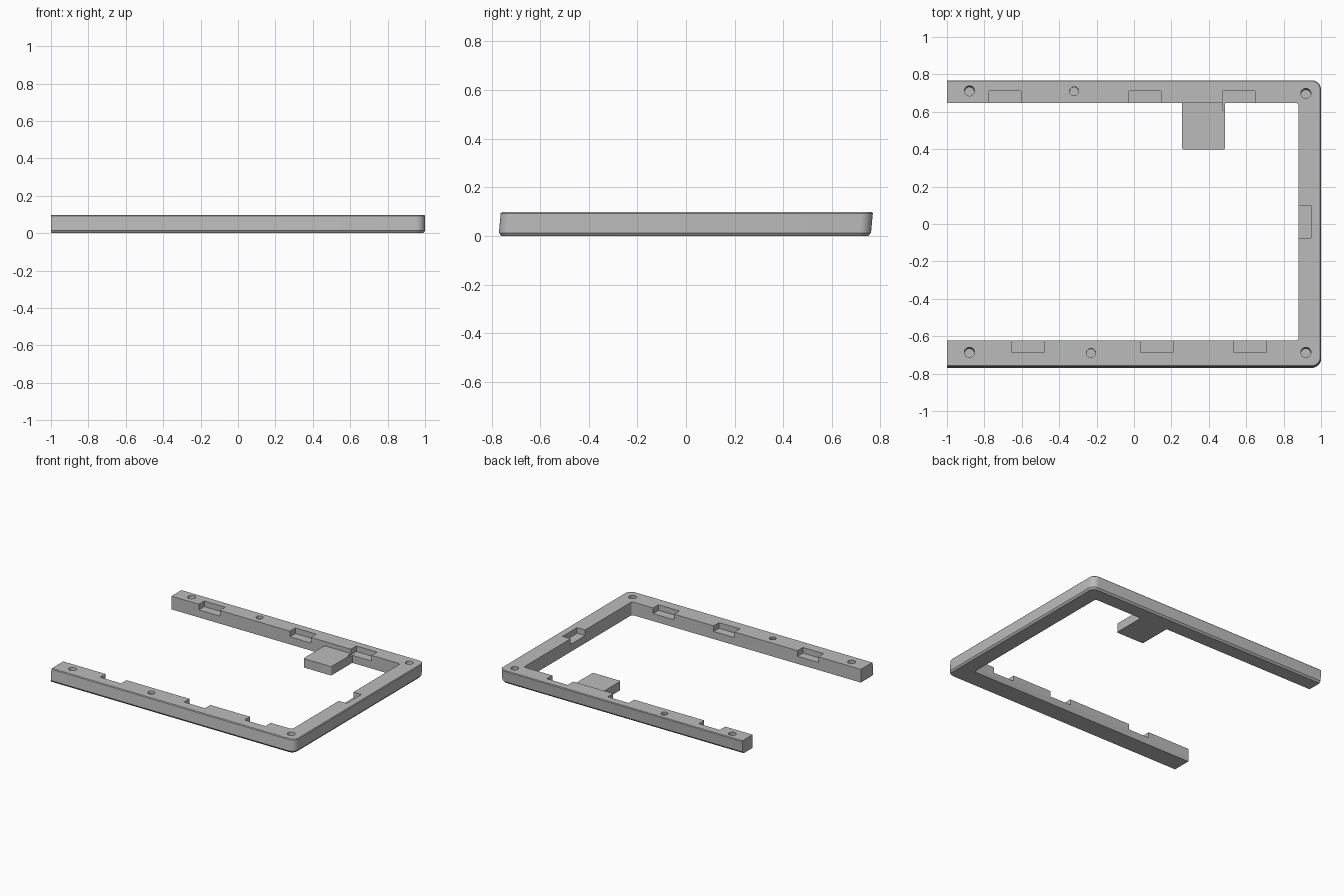
import bpy, bmesh, math
from mathutils import Matrix

if "Cube" in bpy.data.objects:
    bpy.data.objects.remove(bpy.data.objects["Cube"])

H = 0.098        # frame height
SHEAR = 0.09     # lean of the outer wall and the screw holes, y per z

grey = bpy.data.materials.new("mid grey")
grey.diffuse_color = (0.5, 0.5, 0.5, 1)
grey.use_nodes = True
grey.node_tree.nodes["Principled BSDF"].inputs["Base Color"].default_value = grey.diffuse_color


def make_object(name, bm):
    bmesh.ops.recalc_face_normals(bm, faces=bm.faces[:])
    mesh = bpy.data.meshes.new(name)
    bm.to_mesh(mesh)
    bm.free()
    ob = bpy.data.objects.new(name, mesh)
    bpy.context.collection.objects.link(ob)
    mesh.materials.append(grey)
    return ob


def arc(cx, cy, r, a0, a1, n):
    return [(cx + r * math.cos(math.radians(a0 + (a1 - a0) * i / n)),
             cy + r * math.sin(math.radians(a0 + (a1 - a0) * i / n)))
            for i in range(n + 1)]


def loft(bm, rings):
    """Skin closed rings of 3D points and cap both ends."""
    loops = [[bm.verts.new(p) for p in ring] for ring in rings]
    n = len(loops[0])
    for a, b in zip(loops, loops[1:]):
        for i in range(n):
            j = (i + 1) % n
            bm.faces.new((a[i], a[j], b[j], b[i]))
    bm.faces.new(loops[0][::-1])
    bm.faces.new(loops[-1])


def frame_ring(z, inset):
    """C-shaped outline: leaning outer edge, upright inner edge."""
    r, c = 0.05, 0.015
    dy = SHEAR * (z - H)
    y0, y1 = -0.762, 0.769
    outer = [(-1, y0 + inset)]
    outer += arc(1 - r, y0 + r, r - inset, -90, 0, 8)
    outer += arc(1 - r, y1 - r, r - inset, 0, 90, 8)
    outer += [(-1, y1 - inset)]
    inner = [(-1, 0.647)]
    inner += arc(0.88 - c, 0.647 - c, c, 90, 0, 4)
    inner += arc(0.88 - c, -0.623 + c, c, 0, -90, 4)
    inner += [(-1, -0.623)]
    return [(x, y + dy, z) for x, y in outer] + [(x, y, z) for x, y in inner]


def add_box(bm, x0, x1, y0, y1, z0, z1):
    m = Matrix.Translation(((x0 + x1) / 2, (y0 + y1) / 2, (z0 + z1) / 2))
    m = m @ Matrix.Diagonal((x1 - x0, y1 - y0, z1 - z0, 1))
    bmesh.ops.create_cube(bm, size=1, matrix=m)


def add_hole(bm, x, y, r, floor):
    """Leaning blind hole."""
    loft(bm, [[(px, py + SHEAR * (z - H), z)
               for px, py in arc(x, y, r, 0, 345, 23)] for z in (floor, H + 0.03)])


# Open frame with chamfered outer edges
bm = bmesh.new()
loft(bm, [frame_ring(0, 0.01), frame_ring(0.013, 0),
          frame_ring(H - 0.005, 0), frame_ring(H, 0.005)])
frame = make_object("frame", bm)

# Support tab reaching inward from the back rail
bm = bmesh.new()
outline = arc(0.265, 0.407, 0.008, 180, 270, 4) + arc(0.478, 0.407, 0.008, 270, 360, 4)
outline += [(0.486, 0.647), (0.257, 0.647)]
loft(bm, [[(x, y, z) for x, y in outline] for z in (0, 0.066)])
tab = make_object("support_tab", bm)

# Cutter: inner notches and screw holes
bm = bmesh.new()
FLOOR = 0.056
for x in (-0.775, -0.027, 0.474):
    add_box(bm, x, x + 0.172, 0.61, 0.711, FLOOR, H + 0.05)
for x in (-0.652, 0.037, 0.534):
    add_box(bm, x, x + 0.172, -0.686, -0.58, FLOOR, H + 0.05)
add_box(bm, 0.84, 0.946, -0.074, 0.098, FLOOR, H + 0.05)
for x, y in ((-0.88, 0.712), (0.919, 0.698), (-0.88, -0.686), (0.919, -0.686)):
    add_hole(bm, x, y, 0.027, 0.02)
for x, y in ((-0.32, 0.71), (-0.23, -0.689)):
    add_hole(bm, x, y, 0.024, 0.08)
cutter = make_object("notch_and_hole_cutter", bm)
cutter.hide_render = True

# Apply the cuts, then smooth the rounded parts
for ob in (frame, tab):
    mod = ob.modifiers.new("cuts", 'BOOLEAN')
    mod.operation = 'DIFFERENCE'
    mod.solver = 'EXACT'
    mod.object = cutter
    bpy.ops.object.select_all(action='DESELECT')
    ob.select_set(True)
    bpy.context.view_layer.objects.active = ob
    bpy.ops.object.modifier_apply(modifier=mod.name)
    bpy.ops.object.shade_smooth_by_angle(angle=math.radians(25))
bpy.data.objects.remove(cutter)
